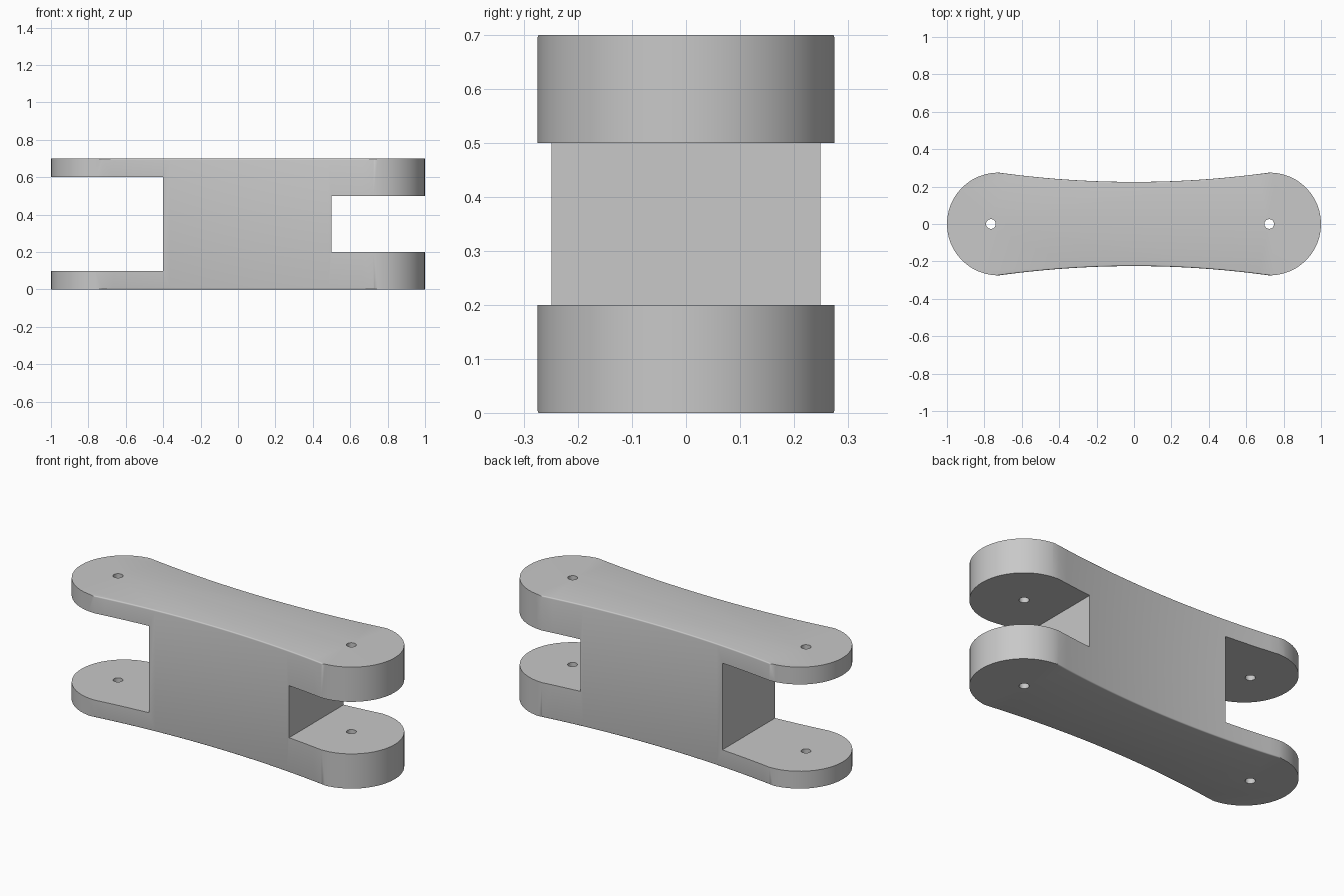
import bpy
import bmesh
from math import cos, sin, pi

cube = bpy.data.objects.get("Cube")
if cube:
    bpy.data.objects.remove(cube, do_unlink=True)

HEIGHT = 0.7
END_R = 0.275          # radius of the rounded ends
END_X = 1 - END_R      # centre of the rounded ends
WAIST = 0.225          # half width in the middle

grey = bpy.data.materials.new("plain grey")
grey.use_nodes = True
colour = (0.58, 0.58, 0.58, 1)
grey.diffuse_color = colour
grey.node_tree.nodes["Principled BSDF"].inputs["Base Color"].default_value = colour


def add_object(name, bm):
    mesh = bpy.data.meshes.new(name)
    bm.to_mesh(mesh)
    bm.free()
    mesh.materials.append(grey)
    obj = bpy.data.objects.new(name, mesh)
    bpy.context.collection.objects.link(obj)
    return obj


def box_cutter(name, x0, x1, z0, z1):
    bm = bmesh.new()
    bmesh.ops.create_cube(bm, size=1)
    bmesh.ops.scale(bm, vec=(x1 - x0, 1, z1 - z0), verts=bm.verts)
    bmesh.ops.translate(bm, vec=((x0 + x1) / 2, 0, (z0 + z1) / 2), verts=bm.verts)
    return add_object(name, bm)


def pin_cutter(name, x):
    bm = bmesh.new()
    bmesh.ops.create_cone(bm, cap_ends=True, segments=24, radius1=0.026,
                          radius2=0.026, depth=1)
    bmesh.ops.translate(bm, vec=(x, 0, HEIGHT / 2), verts=bm.verts)
    return add_object(name, bm)


# Plan outline: round ends joined by gently concave sides
ARC, SIDE = 24, 24
half = [(END_X + END_R * sin(pi * i / ARC), -END_R * cos(pi * i / ARC))
        for i in range(ARC + 1)]
for i in range(1, SIDE):
    t = 1 - 2 * i / SIDE
    half.append((END_X * t, WAIST + (END_R - WAIST) * t * t))
outline = half + [(-x, -y) for x, y in half]

bm = bmesh.new()
base = bm.faces.new([bm.verts.new((x, y, 0)) for x, y in outline])
top = bmesh.ops.extrude_face_region(bm, geom=[base])["geom"]
bmesh.ops.translate(bm, vec=(0, 0, HEIGHT),
                    verts=[v for v in top if isinstance(v, bmesh.types.BMVert)])
bmesh.ops.recalc_face_normals(bm, faces=bm.faces)

# Small fillet along the concave edges only
edges = [e for e in bm.edges
         if abs(e.verts[0].co.z - e.verts[1].co.z) < 0.001
         and all(abs(v.co.x) < END_X + 0.001 for v in e.verts)]
bmesh.ops.bevel(bm, geom=edges, offset=0.013, segments=4, profile=0.5,
                affect='EDGES', clamp_overlap=True)
link = add_object("link_arm", bm)

# Clevis slots and pin holes
cutters = [
    box_cutter("right_slot_cutter", -1.2, -0.4, 0.1, 0.6),
    box_cutter("left_slot_cutter", 0.5, 1.2, 0.2, 0.5),
    pin_cutter("right_pin_cutter", -0.765),
    pin_cutter("left_pin_cutter", 0.723),
]
bpy.ops.object.select_all(action='DESELECT')
link.select_set(True)
bpy.context.view_layer.objects.active = link
for cutter in cutters:
    cutter.hide_render = True
    mod = link.modifiers.new(cutter.name, 'BOOLEAN')
    mod.operation = 'DIFFERENCE'
    mod.solver = 'EXACT'
    mod.object = cutter
    bpy.ops.object.modifier_apply(modifier=mod.name)
    bpy.data.objects.remove(cutter, do_unlink=True)

bpy.ops.object.shade_smooth_by_angle(angle=pi / 6)
